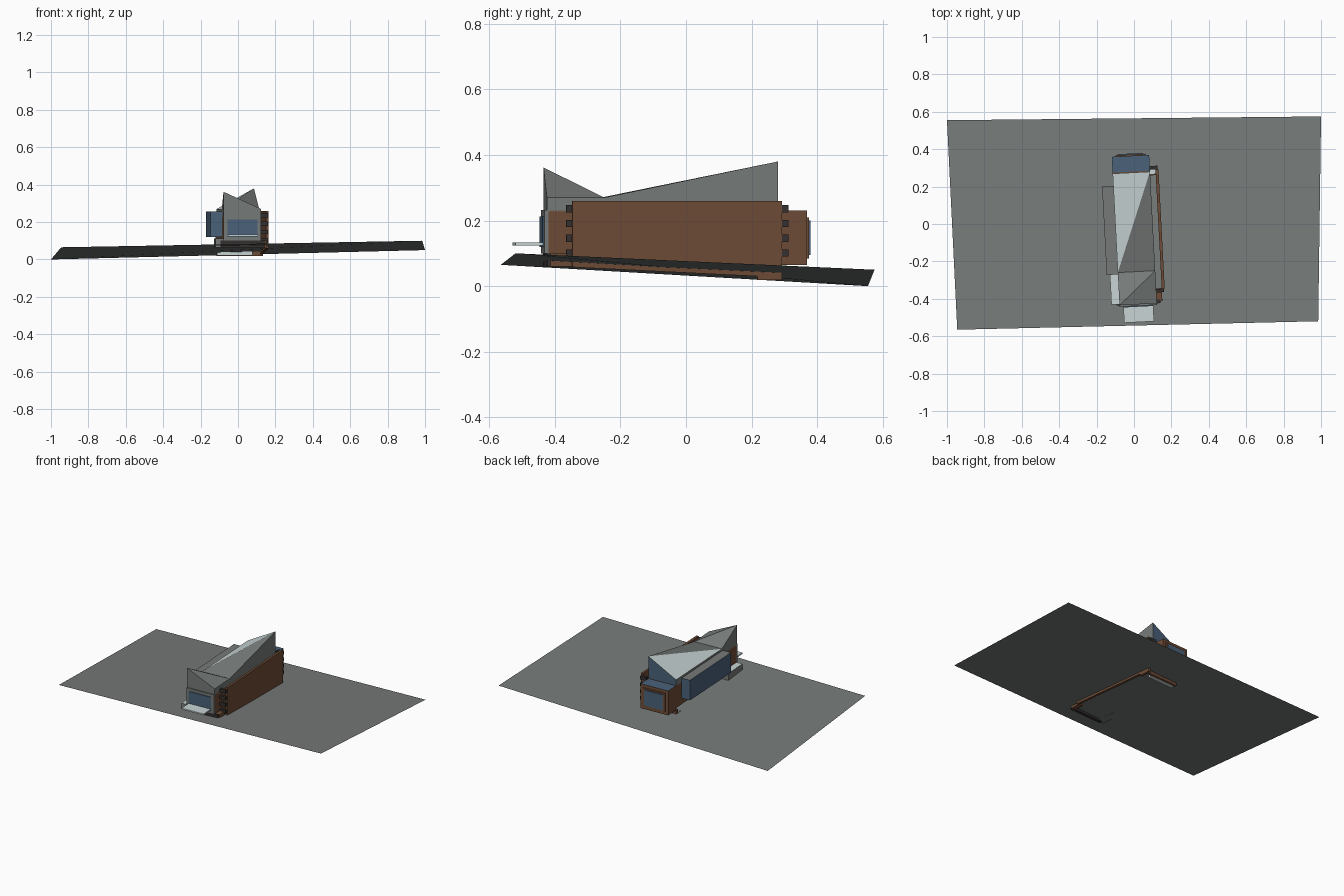
import bpy, bmesh, math
from mathutils import Matrix

if "Cube" in bpy.data.objects:
    bpy.data.objects.remove(bpy.data.objects["Cube"])

YAW = Matrix.Rotation(math.radians(3), 4, 'Z')  # house sits slightly turned on its plot


def material(name, rgb):
    m = bpy.data.materials.new(name)
    m.diffuse_color = (*rgb, 1)
    m.use_nodes = True
    m.node_tree.nodes["Principled BSDF"].inputs["Base Color"].default_value = m.diffuse_color
    return m


GREY = material("stone grey", (0.18, 0.195, 0.19))
BROWN = material("timber brown", (0.155, 0.072, 0.038))
LIGHT = material("pale concrete", (0.58, 0.66, 0.66))
GLASS = material("blue glass", (0.07, 0.122, 0.195))
DARK = material("dark timber", (0.035, 0.03, 0.028))


def mesh(name, verts, faces, mats, turn=True, rule=None):
    me = bpy.data.meshes.new(name)
    bm = bmesh.new()
    vs = [bm.verts.new(v) for v in verts]
    for f in faces:
        bm.faces.new([vs[i] for i in f])
    if len(faces) > 1:
        bmesh.ops.recalc_face_normals(bm, faces=bm.faces)
    bm.normal_update()
    if rule:
        for f in bm.faces:
            f.material_index = rule(f)
    if turn:
        bm.transform(YAW)
    bm.to_mesh(me)
    bm.free()
    for m in mats:
        me.materials.append(m)
    ob = bpy.data.objects.new(name, me)
    bpy.context.collection.objects.link(ob)
    return ob


def box(name, x, y, z, *mats, rule=None):
    verts = [(a, b, c) for a in x for b in y for c in z]
    faces = [(0, 1, 3, 2), (4, 6, 7, 5), (0, 4, 5, 1),
             (2, 3, 7, 6), (0, 2, 6, 4), (1, 5, 7, 3)]
    return mesh(name, verts, faces, mats, rule=rule)


def is_top(f):
    return 1 if f.normal.z > 0.5 else 0


# sloping plot
mesh("sloping_plot", [(-1, .555, 0), (-.945, -.565, .065), (.985, -.52, .10), (1, .575, .05)],
     [(0, 1, 2, 3)], [GREY], turn=False)

# main body and rear block with a glass flat roof
box("main_body", (-.1, .1), (-.425, .28), (.08, .23), BROWN)
box("rear_block", (-.1, .1), (.28, .365), (.065, .23), BROWN, GLASS, rule=is_top)
box("rear_window_frame", (-.08, .08), (.365, .372), (.085, .21), BROWN)
box("rear_window", (-.068, .068), (.37, .377), (.095, .20), GLASS)

# folded roof: front-left peak, flat crease, rear-right peak
B = .228
roof = [(-.1, -.43, B), (.1, -.43, B), (.1, .275, B), (-.1, .275, B),   # base
        (-.1, -.43, .362), (.1, -.43, .27),                             # front edge
        (-.1, -.255, .27), (.1, -.255, .27),                            # crease
        (-.1, .275, .27), (.1, .275, .38)]                              # rear edge
roof_faces = [(0, 1, 2, 3), (0, 1, 5, 4), (1, 2, 9, 7, 5), (3, 0, 4, 6, 8),
              (2, 3, 8, 9), (4, 5, 7), (4, 7, 6), (6, 7, 9), (6, 9, 8)]


def roof_rule(f):
    c = f.calc_center_median()
    if f.normal.y > 0.9:
        return 2                                # glazed gable
    if f.normal.x < -0.2 and f.normal.z > 0.5 and c.y > -.1:
        return 1                                # pale slope
    return 0


mesh("folded_roof", roof, roof_faces, [GREY, LIGHT, GLASS], rule=roof_rule)

# front facade, window and balcony
box("front_facade", (-.1, .1), (-.438, -.425), (.10, .232), GREY)
box("front_window", (-.08, .08), (-.443, -.437), (.12, .213), GLASS)
box("balcony", (-.08, .08), (-.525, -.437), (.124, .133), LIGHT)
box("front_plinth", (-.115, .12), (-.43, -.41), (.06, .10), DARK)

# glazed side bay and side terrace
box("side_bay", (-.16, -.1), (-.265, .21), (.12, .256), GLASS, GREY, rule=is_top)
box("side_terrace", (-.143, -.1), (-.425, -.26), (.065, .112), GREY, LIGHT, rule=is_top)

# freestanding timber screen wall, footing follows the slope
prof = [(-.355, .26), (.285, .26), (.285, .018), (.21, .018), (.21, .03), (-.355, .058)]
n = len(prof)
mesh("screen_wall", [(x, y, z) for x in (.13, .146) for y, z in prof],
     [tuple(range(n)), tuple(range(n, 2 * n))] +
     [(i, (i + 1) % n, n + (i + 1) % n, n + i) for i in range(n)], [BROWN])
box("side_footing", (.1, .13), (-.42, -.35), (.06, .10), BROWN)

# log ends at both corners of the screen wall
for i, z in enumerate((.09, .135, .18, .225)):
    box(f"front_log_{i}", (.098, .142), (-.372, -.354), (z, z + .022), DARK)
    box(f"rear_log_{i}", (.098, .142), (.285, .305), (z, z + .022), DARK)

# passage slab and rear footing under the plot
box("passage_slab", (.1, .13), (.26, .285), (.09, .21), LIGHT)
box("rear_footing", (-.1, .13), (.255, .27), (.018, .065), BROWN)
box("rear_step", (-.1, .09), (.225, .255), (.021, .043), LIGHT)
